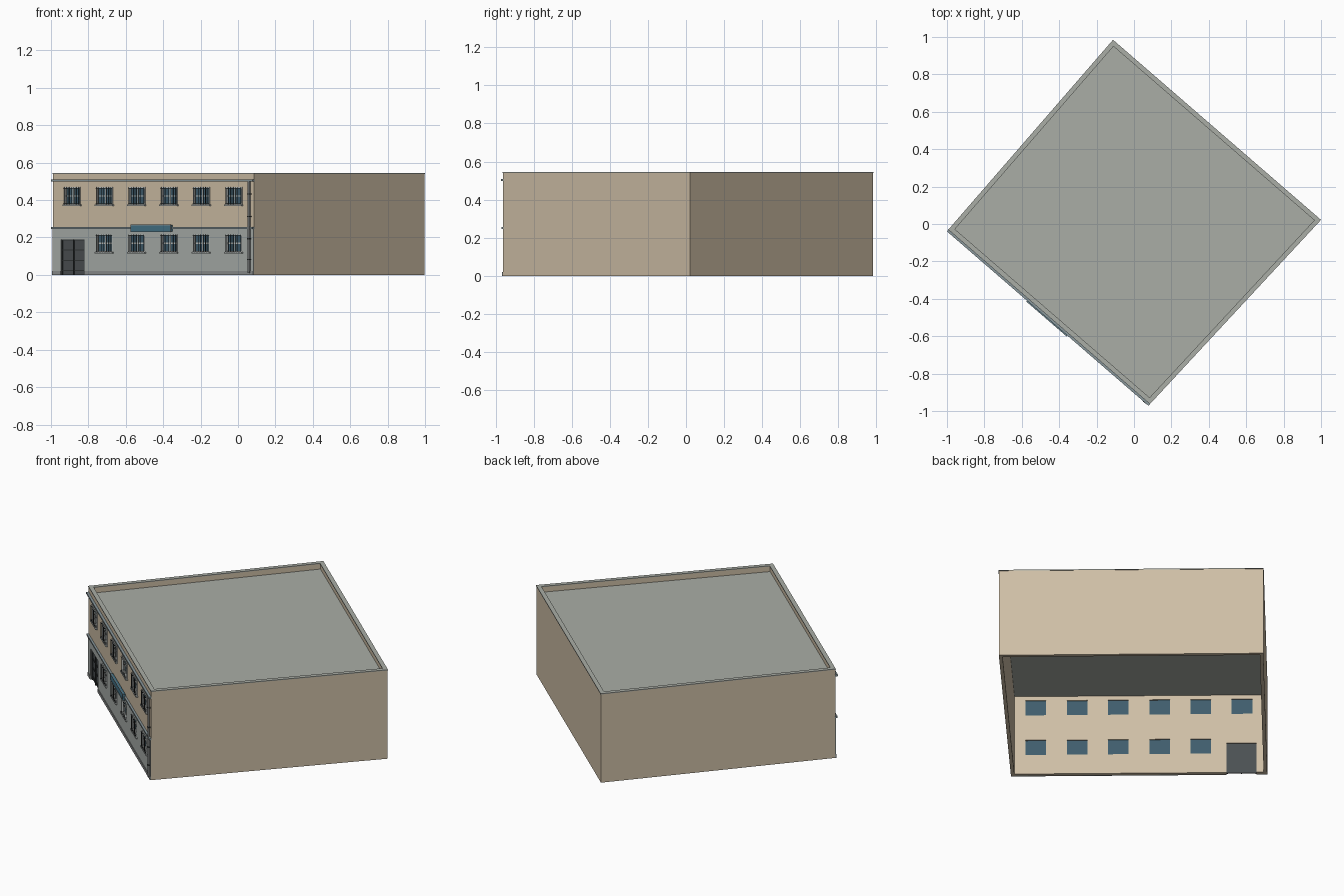
import bpy, bmesh
from mathutils import Vector, Matrix

if "Cube" in bpy.data.objects:
    bpy.data.objects.remove(bpy.data.objects["Cube"])

# Footprint corners, counter-clockwise from the facade's left end
OUT = [Vector(p) for p in ((-0.99, -0.03), (0.085, -0.96), (0.997, 0.022), (-0.112, 0.982))]
H = 0.545
U = (OUT[1] - OUT[0]).normalized()
L = (OUT[1] - OUT[0]).length
N = Vector((-U.y, U.x))          # points into the building


def material(name, rgb):
    m = bpy.data.materials.new(name)
    m.diffuse_color = (*rgb, 1)
    m.use_nodes = True
    m.node_tree.nodes["Principled BSDF"].inputs["Base Color"].default_value = m.diffuse_color
    return m


BEIGE = material("beige_render", (0.62, 0.52, 0.38))
GREY = material("grey_render", (0.40, 0.43, 0.41))
ROOF = material("roof_grey", (0.40, 0.42, 0.38))
TRIM = material("trim", (0.25, 0.31, 0.33))
PLINTH = material("plinth", (0.27, 0.28, 0.28))
FRAME = material("frame", (0.50, 0.53, 0.52))
GLASS = material("glass", (0.05, 0.11, 0.15))
IRON = material("iron", (0.03, 0.035, 0.035))
DOOR = material("door", (0.07, 0.08, 0.085))
SIGN = material("sign", (0.06, 0.17, 0.24))


def finish(bm, name, mat):
    bmesh.ops.recalc_face_normals(bm, faces=bm.faces)
    me = bpy.data.meshes.new(name)
    bm.to_mesh(me)
    bm.free()
    ob = bpy.data.objects.new(name, me)
    bpy.context.collection.objects.link(ob)
    if mat:
        me.materials.append(mat)
    return ob


def prism(name, pts, z0, z1, mat):
    """Vertical prism over a plan polygon."""
    bm = bmesh.new()
    lo = [bm.verts.new((p.x, p.y, z0)) for p in pts]
    hi = [bm.verts.new((p.x, p.y, z1)) for p in pts]
    bm.faces.new(lo)
    bm.faces.new(hi)
    for i in range(len(pts)):
        j = (i + 1) % len(pts)
        bm.faces.new((lo[i], lo[j], hi[j], hi[i]))
    return finish(bm, name, mat)


def boxes(name, items, mat):
    """Boxes in facade space: (u0, u1, v0, v1, z0, z1), negative v is outside."""
    bm = bmesh.new()
    M = Matrix(((U.x, N.x, 0, OUT[0].x), (U.y, N.y, 0, OUT[0].y), (0, 0, 1, 0), (0, 0, 0, 1)))
    for u0, u1, v0, v1, z0, z1 in items:
        S = Matrix.Diagonal((u1 - u0, v1 - v0, z1 - z0, 1))
        T = Matrix.Translation(((u0 + u1) / 2, (v0 + v1) / 2, (z0 + z1) / 2))
        bmesh.ops.create_cube(bm, size=1, matrix=M @ T @ S)
    return finish(bm, name, mat)


def inset(d):
    """Footprint moved inwards by d."""
    res = []
    for i in range(4):
        a = (OUT[i] - OUT[i - 1]).normalized()
        b = (OUT[(i + 1) % 4] - OUT[i]).normalized()
        na, nb = Vector((-a.y, a.x)), Vector((-b.y, b.x))
        res.append(OUT[i] + (na + nb) * d / (1 + na.dot(nb)))
    return res


# Walls, parapet coping and flat roof
INN, C_OUT, C_IN = inset(0.02), inset(-0.002), inset(0.023)
walls = []
for i, side in enumerate(("front", "right", "back", "left")):
    j = (i + 1) % 4
    walls.append(prism(side + "_wall", [OUT[i], OUT[j], INN[j], INN[i]], 0, H - 0.004, BEIGE))
    prism(side + "_coping", [C_OUT[i], C_OUT[j], C_IN[j], C_IN[i]], H - 0.005, H, ROOF)
prism("flat_roof", inset(0.019), 0.495, 0.508, ROOF)

# Grey lower storey and window openings
lower = boxes("lower_facade", [(0, L, -0.003, 0.001, 0, 0.25)], GREY)
W, HW = 0.114, 0.094
wins = [(0.14 + 0.2285 * k, z) for z in (0.375, 0.122) for k in range(6) if z > 0.2 or k > 0]
D0, D1, DH = 0.06, 0.225, 0.188
cut = boxes("opening_cutter",
            [(u - W / 2, u + W / 2, -0.05, 0.05, z, z + HW) for u, z in wins]
            + [(D0, D1, -0.05, 0.05, -0.02, DH)], None)
cut.hide_render = True
cut.hide_viewport = True
for ob in (walls[0], lower):
    m = ob.modifiers.new("openings", 'BOOLEAN')
    m.operation = 'DIFFERENCE'
    m.solver = 'EXACT'
    m.object = cut

# Windows: glass, frame with cross bars, sill, iron grille
glass, frames, sills, grilles = [], [], [], []
for u, z in wins:
    a, b, t, f = u - W / 2, u + W / 2, z + HW, 0.006
    glass.append((a, b, 0.010, 0.014, z, t))
    frames += [(a, a + f, -0.004, 0.012, z, t), (b - f, b, -0.004, 0.012, z, t),
               (a, b, -0.004, 0.012, z, z + f), (a, b, -0.004, 0.012, t - f, t),
               (u - 0.003, u + 0.003, 0.004, 0.012, z, t),
               (a, b, 0.004, 0.012, z + HW / 2 - 0.003, z + HW / 2 + 0.003)]
    sills.append((a - 0.006, b + 0.006, -0.012, 0.002, z - 0.007, z))
    for k in range(7):
        x = a + 0.006 + k * (W - 0.012) / 6
        grilles.append((x - 0.001, x + 0.001, -0.011, -0.009, z, t))
    grilles += [(a, b, -0.011, -0.009, h, h + 0.002) for h in (z + 0.004, t - 0.006)]
boxes("window_glass", glass, GLASS)
boxes("window_frames", frames, FRAME)
boxes("window_sills", sills, FRAME)
boxes("window_grilles", grilles, IRON)

# Double metal door with raised ribs
boxes("door_leaf", [(D0, D1, 0.008, 0.013, 0, DH)], DOOR)
mid = (D0 + D1) / 2
ribs = [(D0, D1, 0.003, 0.009, z, z + 0.005) for z in (0.02, 0.075, 0.13, DH - 0.005)]
ribs += [(x - 0.003, x + 0.003, 0.002, 0.009, 0, DH) for x in (D0 + 0.003, mid, D1 - 0.003)]
boxes("door_ribs", ribs, IRON)

# Plinth either side of the door, storey band and cornice
boxes("plinth", [(0, D0, -0.007, 0, 0, 0.02), (D1, L, -0.007, 0, 0, 0.02)], PLINTH)
boxes("storey_band", [(-0.002, L + 0.002, -0.012, 0.002, 0.245, 0.255)], TRIM)
boxes("cornice", [(-0.002, L + 0.002, -0.014, 0.002, 0.499, 0.509)], TRIM)

# Blank sign board with a border
s0, s1 = 0.565, 0.85
boxes("sign_board", [(s0, s1, -0.018, -0.003, 0.231, 0.267)], SIGN)
boxes("sign_border", [(s0, s1, -0.020, -0.016, 0.229, 0.233), (s0, s1, -0.020, -0.016, 0.265, 0.269),
                      (s0, s0 + 0.004, -0.020, -0.016, 0.229, 0.269),
                      (s1 - 0.004, s1, -0.020, -0.016, 0.229, 0.269)], TRIM)

# Downpipe with brackets
p = 1.395
boxes("downpipe", [(p - 0.005, p + 0.005, -0.014, -0.004, 0.01, 0.5)], PLINTH)
boxes("pipe_brackets", [(p - 0.008, p + 0.008, -0.016, 0, z, z + 0.006)
                        for z in (0.08, 0.19, 0.31, 0.43)], IRON)
